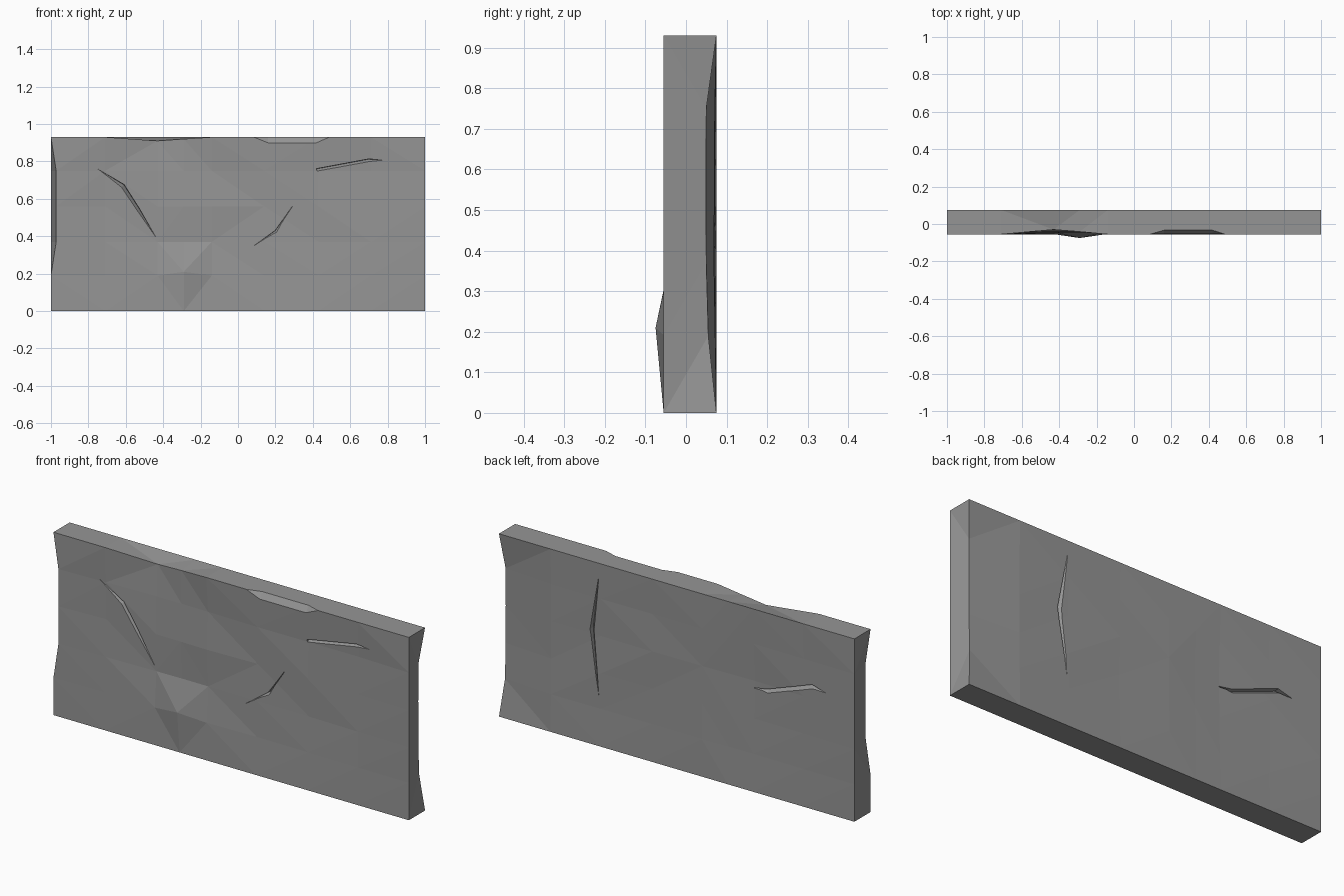
import bpy, bmesh
from mathutils import Vector

if "Cube" in bpy.data.objects:
    bpy.data.objects.remove(bpy.data.objects["Cube"])

FRONT, BACK = -0.055, 0.075
XS = [-1, -0.71, -0.43, -0.29, -0.14, 0.14, 0.43, 0.71, 1]
ZS = [0, 0.19, 0.37, 0.56, 0.75, 0.93]

# inward dents in thousandths, rows from bottom to top
FRONT_DENT = [
    [0, 0, 0, 0, 0, 0, 0, 0, 0],
    [0, 4, 1, -20, 2, 8, 6, 3, 0],
    [0, 7, 14, 16, 15, 10, 12, 6, 0],
    [0, 12, 10, 9, 6, 14, 8, 8, 0],
    [0, 8, 16, 16, 14, 8, 10, 10, 0],
    [0, 0, 25, 14, 0, 0, 0, 0, 0]]
BACK_DENT = [
    [0, 0, 0, 0, 0, 0, 0, 0, 0],
    [0, 3, 6, 5, 2, 4, 5, 3, 20],
    [0, 5, 9, 6, 4, 6, 3, 6, 25],
    [0, 4, 12, 9, 5, 3, 7, 5, 26],
    [0, 4, 6, 3, 2, 5, 3, 4, 25],
    [0, 0, 0, 0, 0, 0, 0, 0, 0]]

stone = bpy.data.materials.new("grey stone")
stone.diffuse_color = (0.3, 0.3, 0.3, 1)
stone.use_nodes = True
stone.node_tree.nodes["Principled BSDF"].inputs["Base Color"].default_value = stone.diffuse_color


def make_object(name, bm):
    bmesh.ops.triangulate(bm, faces=bm.faces[:])
    bmesh.ops.recalc_face_normals(bm, faces=bm.faces[:])
    me = bpy.data.meshes.new(name)
    bm.to_mesh(me)
    bm.free()
    ob = bpy.data.objects.new(name, me)
    me.materials.append(stone)
    bpy.context.collection.objects.link(ob)
    return ob


def wall_slab():
    bm = bmesh.new()
    nx, nz = len(XS), len(ZS)

    def sheet(front):
        rows = []
        for j, z in enumerate(ZS):
            row = []
            for i, x in enumerate(XS):
                px, pz = x, z
                if front:
                    y = FRONT + FRONT_DENT[j][i] / 1000
                    if i == 0 and 2 <= j <= 4:      # worn left edge
                        px += 0.028
                    if j == nz - 1 and i == 2:      # worn top edge
                        pz -= 0.02
                    if j == nz - 1 and i == 3:
                        pz -= 0.01
                    if (i, j) == (3, 1):            # bulging stone
                        pz = 0.21
                else:
                    y = BACK - BACK_DENT[j][i] / 1000
                    if i == nx - 1 and 1 <= j <= 4:  # worn right edge
                        px -= 0.02
                row.append(bm.verts.new((px, y, pz)))
            rows.append(row)
        for j in range(nz - 1):
            for i in range(nx - 1):
                bm.faces.new((rows[j][i], rows[j][i + 1], rows[j + 1][i + 1], rows[j + 1][i]))
        return rows

    def rim(r):
        return (r[0] + [row[-1] for row in r[1:]] + r[-1][-2::-1]
                + [row[0] for row in r[-2:0:-1]])
    a, b = rim(sheet(True)), rim(sheet(False))
    for k in range(len(a)):
        n = (k + 1) % len(a)
        bm.faces.new((a[k], a[n], b[n], b[k]))
    return make_object("stone_wall", bm)


def cutter(name, rings):
    """Closed solid lofted through triangular rings."""
    bm = bmesh.new()
    vs = [[bm.verts.new(p) for p in ring] for ring in rings]
    for r, s in zip(vs, vs[1:]):
        for k in range(3):
            n = (k + 1) % 3
            bm.faces.new((r[k], r[n], s[n], s[k]))
    bm.faces.new(vs[0])
    bm.faces.new(vs[-1])
    ob = make_object(name, bm)
    ob.hide_render = True
    ob.hide_viewport = True
    return ob


def crack(name, pts, out):
    """Groove along (x, z, width, depth) points; out is -1 for front, 1 for back."""
    face = FRONT if out < 0 else BACK
    rings = []
    for k, (x, z, w, d) in enumerate(pts):
        p, q = pts[max(k - 1, 0)], pts[min(k + 1, len(pts) - 1)]
        t = Vector((q[0] - p[0], 0, q[1] - p[1])).normalized()
        up = Vector((-t.z, 0, t.x))
        if up.z < 0:
            up = -up
        c = Vector((x, face, z))
        o = Vector((0, out * 0.02, 0))
        rings.append([c + o + up * 0.004, c + o - up * (w * 1.6 + 0.004),
                      c - Vector((0, out * d, 0))])
    return cutter(name, rings)


wall = wall_slab()

cutters = [
    crack("front_left_crack_cutter",
          [(-0.75, 0.76, 0.004, 0.006), (-0.61, 0.675, 0.022, 0.035), (-0.53, 0.55, 0.02, 0.032),
           (-0.43, 0.38, 0.003, 0.012)], -1),
    crack("front_right_crack_cutter",
          [(0.42, 0.76, 0.016, 0.03), (0.70, 0.812, 0.016, 0.028), (0.78, 0.806, 0.003, 0.002)], -1),
    crack("front_low_crack_cutter",
          [(0.05, 0.325, 0.003, 0.008), (0.2, 0.43, 0.016, 0.028), (0.29, 0.56, 0.006, 0.016)], -1),
    crack("back_upright_crack_cutter",
          [(0.44, 0.86, 0.003, 0.003), (0.49, 0.58, 0.025, 0.03), (0.44, 0.25, 0.003, 0.004)], 1),
    crack("back_level_crack_cutter",
          [(-0.43, 0.525, 0.008, 0.018), (-0.5, 0.535, 0.022, 0.032), (-0.76, 0.63, 0.02, 0.028),
           (-0.84, 0.61, 0.003, 0.002)], 1),
    # chipped top edge
    cutter("top_chip_cutter",
           [[(x, FRONT + d, 0.935), (x, FRONT - 0.01, 0.93 - 1.9 * d), (x, -0.12, 1.0)]
            for x, d in ((0.05, 0), (0.16, 0.025), (0.42, 0.025), (0.52, 0))]),
]

# carve the cracks and the chip
for c in cutters:
    m = wall.modifiers.new(c.name, 'BOOLEAN')
    m.operation = 'DIFFERENCE'
    m.solver = 'EXACT'
    m.object = c
